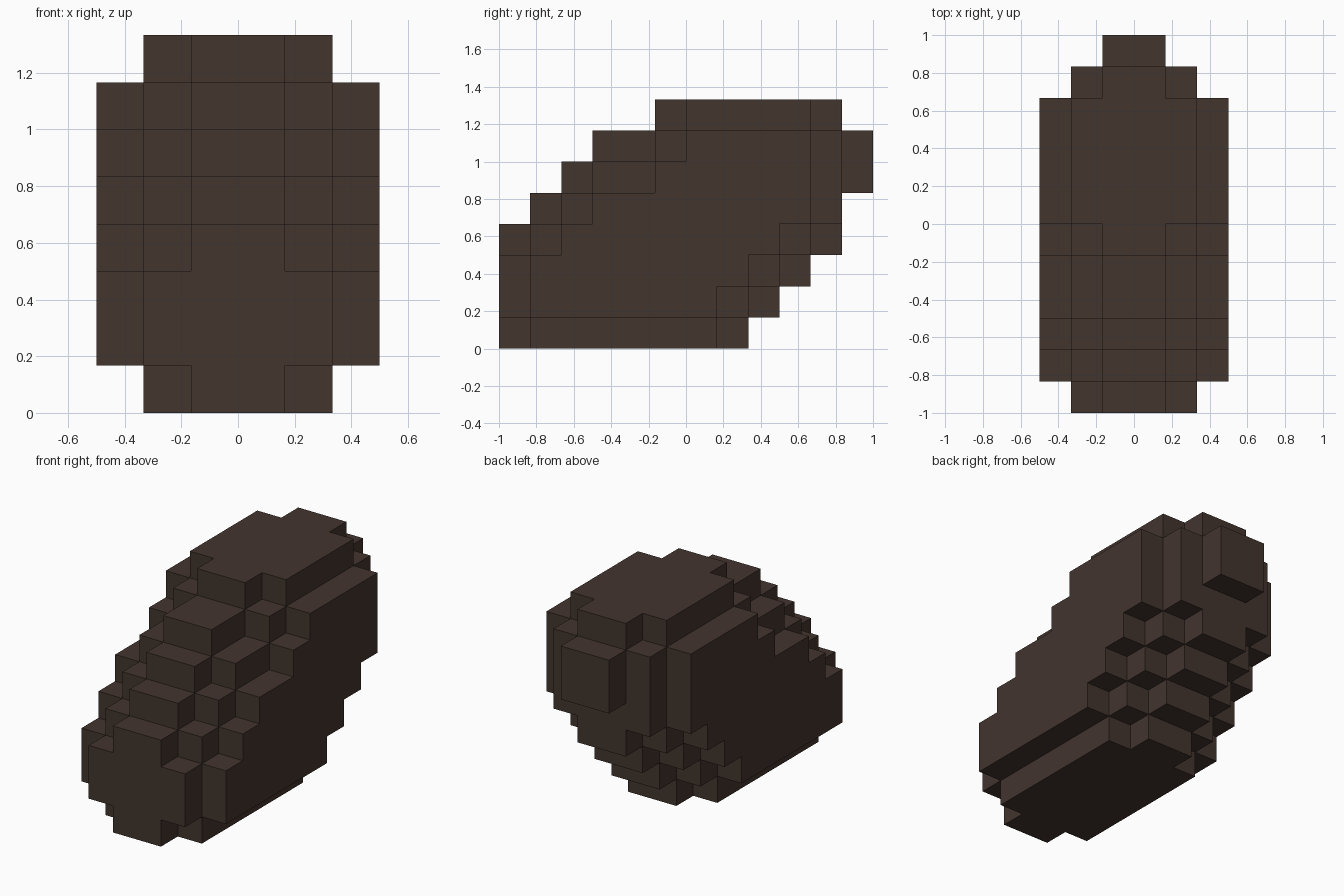
import bpy, bmesh, math
from mathutils import Vector

cube = bpy.data.objects.get("Cube")
if cube:
    bpy.data.objects.remove(cube, do_unlink=True)

CELL = 1 / 6

# Each layer: outer half width, first row, front and back end of every row (in cells)
LAYERS = [
    (1, 0, [-6, -6, -6, -6, -5, -4, -3, -1], [2, 3, 4, 5, 5, 6, 6, 5]),   # centre
    (2, 0, [-5, -6, -6, -5, -4, -3, -1, 0], [1, 2, 3, 4, 5, 5, 5, 4]),    # shoulders
    (3, 1, [-5, -5, -4, -3, -1, 0], [1, 2, 3, 4, 4, 4]),                  # flanks
]

# Filled cells, mirrored across x
filled = set()
for half, row0, fronts, backs in LAYERS:
    for i, (front, back) in enumerate(zip(fronts, backs)):
        for y in range(front, back):
            filled.add((half - 1, y, row0 + i))
            filled.add((-half, y, row0 + i))

# Only the outside faces of the cells, sharing vertices
bm = bmesh.new()
verts = {}


def vert(p):
    if p not in verts:
        verts[p] = bm.verts.new(Vector(p) * CELL)
    return verts[p]


for cell in sorted(filled):
    for axis in range(3):
        for side in (0, 1):
            near = list(cell)
            near[axis] += 1 if side else -1
            if tuple(near) in filled:
                continue
            ring = []
            for a, b in ((0, 0), (1, 0), (1, 1), (0, 1)):
                p = list(cell)
                p[axis] += side
                p[(axis + 1) % 3] += a
                p[(axis + 2) % 3] += b
                ring.append(vert(tuple(p)))
            bm.faces.new(ring if side else ring[::-1])

# Merge flat areas into large faces
bmesh.ops.dissolve_limit(bm, angle_limit=math.radians(1),
                         verts=bm.verts[:], edges=bm.edges[:])

mesh = bpy.data.meshes.new("blocky_body")
bm.to_mesh(mesh)
bm.free()

# Dark brown material
brown = bpy.data.materials.new("dark brown")
brown.use_nodes = True
colour = (0.0545, 0.0350, 0.0270, 1)
brown.diffuse_color = colour
brown.node_tree.nodes["Principled BSDF"].inputs["Base Color"].default_value = colour
mesh.materials.append(brown)

body = bpy.data.objects.new("blocky_body", mesh)
bpy.context.collection.objects.link(body)
